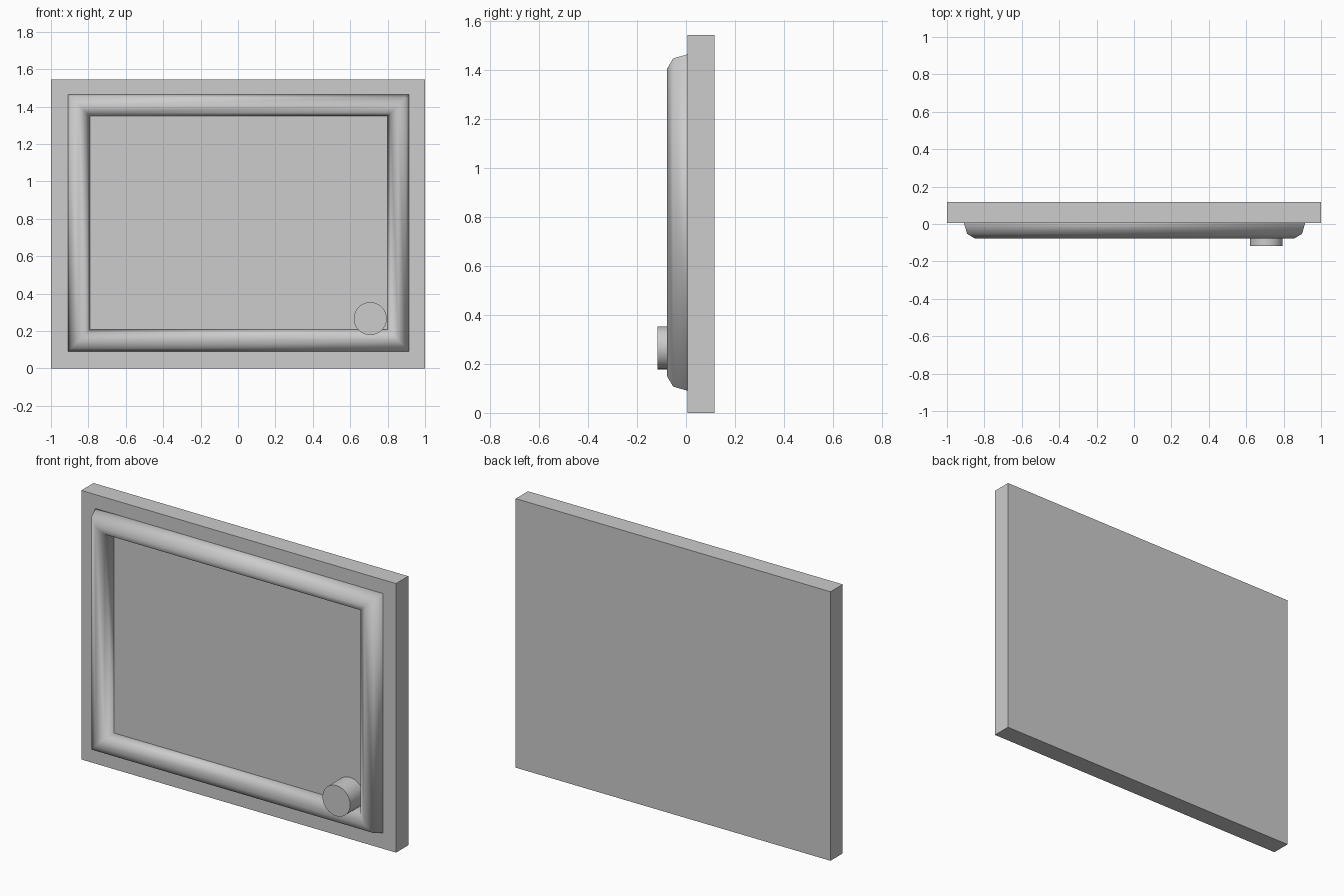
import bpy, bmesh
from math import sin, cos, pi

cube = bpy.data.objects.get("Cube")
if cube:
    bpy.data.objects.remove(cube, do_unlink=True)

grey = bpy.data.materials.new("light grey")
grey.use_nodes = True
colour = (0.604, 0.604, 0.604, 1)
grey.diffuse_color = colour
grey.node_tree.nodes["Principled BSDF"].inputs["Base Color"].default_value = colour

FACE_Y = 0.006   # front plane of the board
BACK_Y = 0.117
HEIGHT = 1.545


def finish(name, bm, smooth=False):
    bmesh.ops.recalc_face_normals(bm, faces=bm.faces)
    mesh = bpy.data.meshes.new(name)
    bm.to_mesh(mesh)
    bm.free()
    mesh.materials.append(grey)
    mesh.polygons.foreach_set("use_smooth", [smooth] * len(mesh.polygons))
    obj = bpy.data.objects.new(name, mesh)
    bpy.context.collection.objects.link(obj)
    return obj


# Backing board
bm = bmesh.new()
bmesh.ops.create_cube(bm, size=1)
bmesh.ops.scale(bm, vec=(2, BACK_Y - FACE_Y, HEIGHT), verts=bm.verts)
bmesh.ops.translate(bm, vec=(0, (FACE_Y + BACK_Y) / 2, HEIGHT / 2), verts=bm.verts)
finish("board", bm)

# Rounded frame: an eight-sided section swept around four mitred corners
bm = bmesh.new()
SIDES, RADIUS, DEPTH = 8, 0.0585, 0.083
cx, cz, half_x, half_z = 0.003, 0.778, 0.854, 0.629
rings = []
for sx, sz in ((1, 1), (-1, 1), (-1, -1), (1, -1)):
    ring = []
    for i in range(SIDES):
        a = 2 * pi * i / SIDES
        out = RADIUS * cos(a)
        ring.append(bm.verts.new((cx + sx * (half_x + out),
                                  FACE_Y - DEPTH * sin(a),
                                  cz + sz * (half_z + out))))
    rings.append(ring)
for k in range(4):
    a, b = rings[k], rings[(k + 1) % 4]
    for i in range(SIDES):
        j = (i + 1) % SIDES
        bm.faces.new((a[i], a[j], b[j], b[i]))
finish("frame", bm, smooth=True)

# Round knob in the lower corner
bpy.ops.mesh.primitive_cylinder_add(vertices=32, radius=0.088, depth=0.127,
                                    location=(0.707, -0.0535, 0.266),
                                    rotation=(pi / 2, 0, 0))
knob = bpy.context.object
knob.name = knob.data.name = "knob"
knob.data.materials.append(grey)
bpy.ops.object.shade_smooth_by_angle()
